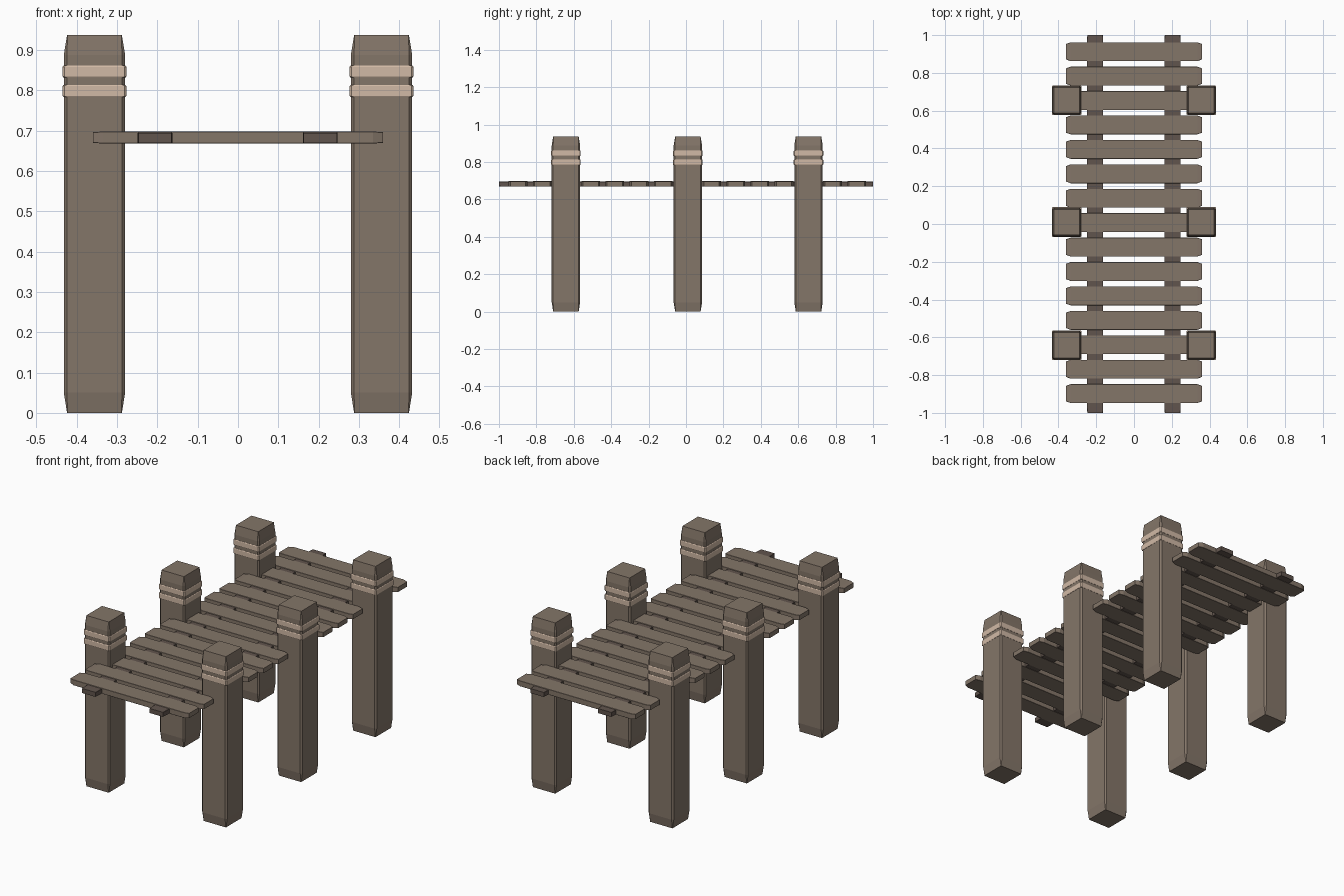
import bpy, bmesh
from mathutils import Vector

if "Cube" in bpy.data.objects:
    bpy.data.objects.remove(bpy.data.objects["Cube"])


def material(name, rgb):
    m = bpy.data.materials.new(name)
    m.diffuse_color = (*rgb, 1)
    m.use_nodes = True
    m.node_tree.nodes["Principled BSDF"].inputs["Base Color"].default_value = m.diffuse_color
    return m


WOOD = material("wood", (0.23, 0.18, 0.14))
DARK = material("dark_wood", (0.12, 0.09, 0.075))
ROPE = material("rope", (0.64, 0.49, 0.38))


def loft(name, sections, axis, centre, mat):
    """Skin chamfered rectangles (position, half_a, half_b, chamfer) along an axis."""
    bm = bmesh.new()
    rings = []
    for t, a, b, c in sections:
        pts = [(a, c - b), (a, b - c), (a - c, b), (c - a, b),
               (-a, b - c), (-a, c - b), (c - a, -b), (a - c, -b)]
        ring = []
        for u, v in pts:
            p = {'X': (t, u, v), 'Y': (v, t, u), 'Z': (u, v, t)}[axis]
            ring.append(bm.verts.new(Vector(p) + Vector(centre)))
        rings.append(ring)
    for r, s in zip(rings, rings[1:]):
        for i in range(8):
            j = (i + 1) % 8
            bm.faces.new((r[i], r[j], s[j], s[i]))
    bm.faces.new(rings[0][::-1])
    bm.faces.new(rings[-1])
    bmesh.ops.recalc_face_normals(bm, faces=bm.faces[:])
    me = bpy.data.meshes.new(name)
    bm.to_mesh(me)
    bm.free()
    me.materials.append(mat)
    ob = bpy.data.objects.new(name, me)
    bpy.context.collection.objects.link(ob)
    return ob


# Posts with tapered ends and two rope bands each
for y in (-0.642, 0.01, 0.655):
    for side, x in (("left", -0.356), ("right", 0.356)):
        loft(f"{side}_post", [(0, 0.068, 0.068, 0.001), (0.05, 0.076, 0.076, 0.008),
                              (0.888, 0.076, 0.076, 0.008), (0.937, 0.068, 0.068, 0.001)],
             'Z', (x, y, 0), WOOD)
        for z in (0.7985, 0.8465):
            loft(f"{side}_rope_band", [(-0.015, 0.077, 0.077, 0.005), (-0.012, 0.079, 0.079, 0.005),
                                       (0.012, 0.079, 0.079, 0.005), (0.015, 0.077, 0.077, 0.005)],
                 'Z', (x, y, z), ROPE)

# Deck planks with narrowed ends
for i in range(15):
    loft("deck_plank", [(-0.36, 0.041, 0.013, 0.001), (-0.335, 0.05, 0.015, 0.001),
                        (0.335, 0.05, 0.015, 0.001), (0.36, 0.041, 0.013, 0.001)],
         'X', (0, -0.898 + i * 0.1293, 0.683), WOOD)

# Long beams carrying the planks
for side, x in (("left", -0.206), ("right", 0.204)):
    loft(f"{side}_beam", [(-1, 0.0125, 0.041, 0.001), (-0.97, 0.013, 0.043, 0.001),
                          (0.97, 0.013, 0.043, 0.001), (1, 0.0125, 0.041, 0.001)],
         'Y', (x, 0, 0.682), DARK)
